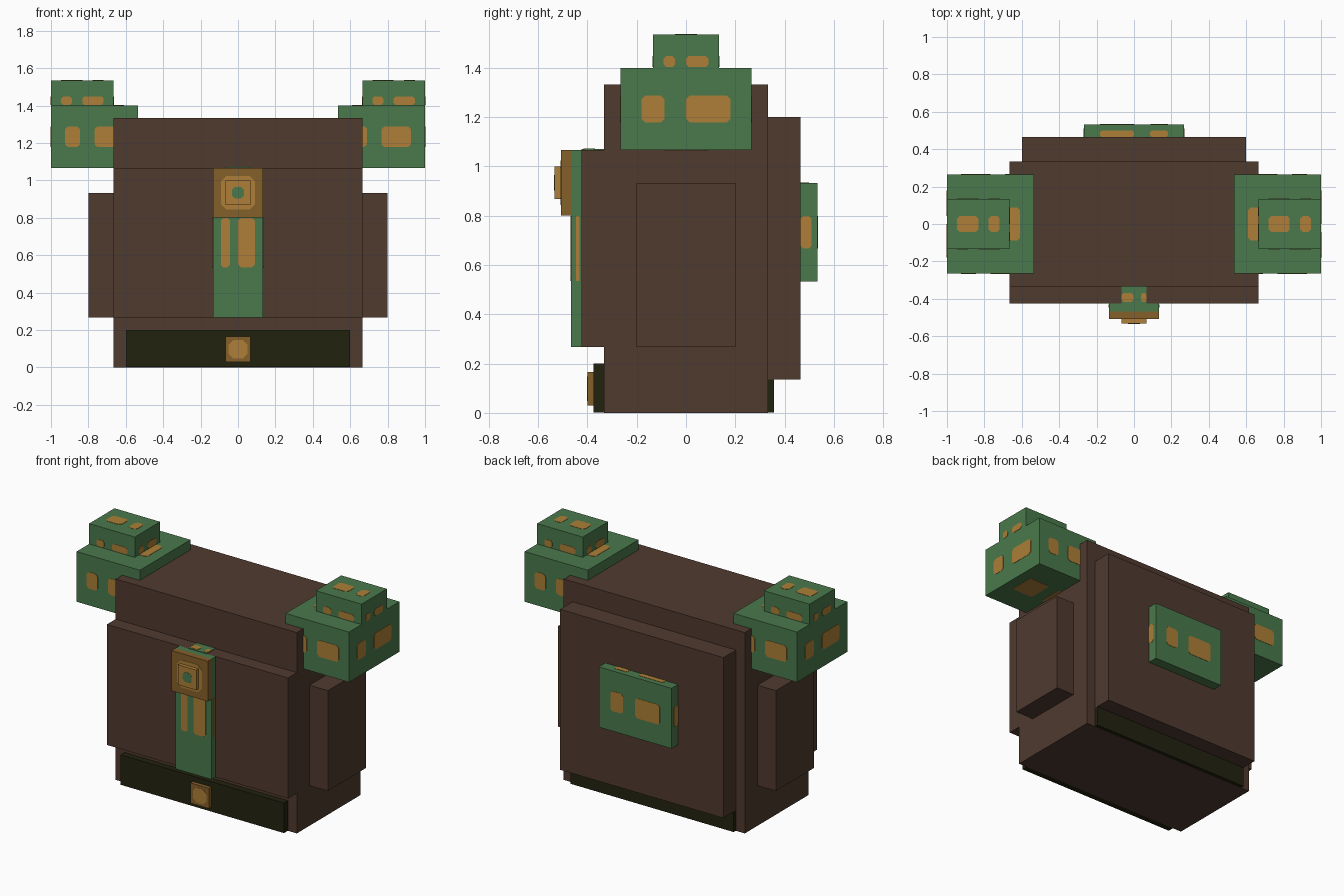
import bpy
import bmesh
from mathutils import Vector

if "Cube" in bpy.data.objects:
    bpy.data.objects.remove(bpy.data.objects["Cube"])


def material(name, rgb):
    m = bpy.data.materials.new(name)
    m.diffuse_color = (*rgb, 1.0)
    m.use_nodes = True
    m.node_tree.nodes["Principled BSDF"].inputs["Base Color"].default_value = m.diffuse_color
    return m


BROWN = material("brown leather", (0.080, 0.043, 0.028))
GREEN = material("moss green", (0.068, 0.190, 0.072))
GOLD = material("light gold", (0.418, 0.212, 0.038))
BRONZE = material("dark gold", (0.235, 0.116, 0.024))
BLACK = material("dark belt", (0.016, 0.016, 0.005))


def finish(name, bm, mat):
    bmesh.ops.recalc_face_normals(bm, faces=bm.faces)
    mesh = bpy.data.meshes.new(name)
    bm.to_mesh(mesh)
    bm.free()
    mesh.materials.append(mat)
    obj = bpy.data.objects.new(name, mesh)
    bpy.context.collection.objects.link(obj)
    return obj


def box(name, lo, hi, mat):
    """Axis-aligned box between two corners; returns the corners."""
    lo, hi = Vector(lo), Vector(hi)
    bm = bmesh.new()
    bmesh.ops.create_cube(bm, size=1)
    for v in bm.verts:
        v.co = Vector([(lo[i] + hi[i]) / 2 + v.co[i] * (hi[i] - lo[i]) for i in range(3)])
    finish(name, bm, mat)
    return lo, hi


# For each side: origin corner (0 = low, 1 = high), u direction, v direction
SIDES = {
    "front": ((0, 0, 0), (1, 0, 0), (0, 0, 1)),
    "right": ((1, 0, 0), (0, 1, 0), (0, 0, 1)),
    "back": ((1, 1, 0), (-1, 0, 0), (0, 0, 1)),
    "left": ((0, 1, 0), (0, -1, 0), (0, 0, 1)),
    "top": ((0, 0, 1), (1, 0, 0), (0, 1, 0)),
    "bottom": ((0, 1, 0), (1, 0, 0), (0, -1, 0)),
}


def patches(name, corners, sides, rects, mat, bevel=0.015):
    """Thin chamfered plates at fractional (u0, u1, v0, v1) on sides of a box."""
    lo, hi = corners
    bm = bmesh.new()
    for side in sides:
        pick, u, v = SIDES[side]
        org = Vector([(lo, hi)[pick[i]][i] for i in range(3)])
        u, v = Vector(u), Vector(v)
        n = u.cross(v)
        lu, lv = abs((hi - lo).dot(u)), abs((hi - lo).dot(v))
        for u0, u1, v0, v1 in rects:
            a, b, c, d = u0 * lu, u1 * lu, v0 * lv, v1 * lv
            k = min(bevel, (b - a) / 4, (d - c) / 4)
            pts = [(a + k, c), (b - k, c), (b, c + k), (b, d - k),
                   (b - k, d), (a + k, d), (a, d - k), (a, c + k)]
            low = [bm.verts.new(org + u * p + v * q - n * 0.001) for p, q in pts]
            top = [bm.verts.new(org + u * p + v * q + n * 0.002) for p, q in pts]
            bm.faces.new(top)
            bm.faces.new(low[::-1])
            for i in range(8):
                j = (i + 1) % 8
                bm.faces.new((low[i], low[j], top[j], top[i]))
    finish(name, bm, mat)


SPOTS = [(0.16, 0.335, 0.335, 0.665), (0.5, 0.84, 0.335, 0.665)]
FLIPPED = [(1 - b, 1 - a, c, d) for a, b, c, d in SPOTS]
AROUND = ["front", "right", "back", "left"]

# Torso and raised panels
box("torso", (-0.665, -0.333, 0), (0.665, 0.333, 1.333), BROWN)
box("chest_panel", (-0.665, -0.425, 0.267), (0.665, -0.333, 1.067), BROWN)
box("back_panel", (-0.6, 0.333, 0.135), (0.6, 0.465, 1.2), BROWN)
for s, tag in ((-1, "left"), (1, "right")):
    xs = sorted((s * 0.665, s * 0.8))
    box(tag + "_side_panel", (xs[0], -0.2, 0.267), (xs[1], 0.2, 0.933), BROWN)

# Belt and buckle
box("belt_front", (-0.6, -0.375, 0.001), (0.6, -0.333, 0.2), BLACK)
box("belt_back", (-0.6, 0.333, 0.001), (0.6, 0.357, 0.135), BLACK)
buckle = box("belt_buckle", (-0.067, -0.4, 0.03), (0.067, -0.375, 0.165), BRONZE)
patches("buckle_inlay", buckle, ["front"], [(0.13, 0.87, 0.13, 0.87)], GOLD, 0.025)

# Chest strap with its top flap
strap = box("chest_strap", (-0.133, -0.467, 0.267), (0.133, -0.425, 1.067), GREEN)
patches("strap_marks", strap, ["front"], SPOTS, GOLD)
patches("strap_side_mark_right", strap, ["right"], [SPOTS[1]], GOLD)
patches("strap_side_mark_left", strap, ["left"], [FLIPPED[0], FLIPPED[1]][1:], GOLD)
flap = box("strap_flap", (-0.067, -0.425, 1.064), (0.067, -0.333, 1.07), GREEN)
patches("flap_marks", flap, ["top"], [(0, 0.48, 0.1, 0.6), (0.78, 1, 0.1, 0.6)], GOLD)

# Clasp with stud and gem
clasp = box("clasp", (-0.133, -0.507, 0.8), (0.133, -0.467, 1.067), BRONZE)
patches("clasp_inlay", clasp, ["front"], [(0.16, 0.84, 0.16, 0.84)], GOLD, 0.03)
stud = box("clasp_stud", (-0.067, -0.533, 0.867), (0.067, -0.507, 1.0), GOLD)
patches("stud_gem", stud, ["front"], [(0.26, 0.74, 0.26, 0.74)], GREEN, 0.016)

# Back badge
badge = box("back_badge", (-0.267, 0.465, 0.533), (0.267, 0.533, 0.933), GREEN)
patches("badge_marks", badge, ["back"], SPOTS, GOLD)
patches("badge_top_marks", badge, ["top"], [(0.16, 0.5, 0, 0.5), (0.66, 0.84, 0, 0.5)], GOLD)
patches("badge_right_mark", badge, ["right"], [(0, 0.66, 0.335, 0.665)], GOLD)
patches("badge_left_mark", badge, ["left"], [(0.34, 1, 0.335, 0.665)], GOLD)

# Stepped shoulder guards
LOW_SPOTS = [(a, b, 0.02, 0.36) for a, b, c, d in SPOTS]
for s, tag in ((-1, "left"), (1, "right")):
    xs = sorted((s * 0.535, s * 1.0))
    low = box(tag + "_shoulder_base", (xs[0], -0.265, 1.067), (xs[1], 0.265, 1.4), GREEN)
    patches(tag + "_shoulder_base_marks", low, AROUND + ["top", "bottom"], SPOTS, GOLD)
    xs = sorted((s * 0.665, s * 1.0))
    cap = box(tag + "_shoulder_cap", (xs[0], -0.133, 1.4), (xs[1], 0.133, 1.535), GREEN)
    patches(tag + "_shoulder_cap_marks", cap, AROUND, LOW_SPOTS, GOLD)
    patches(tag + "_shoulder_cap_top_marks", cap, ["top"], FLIPPED, GOLD)
